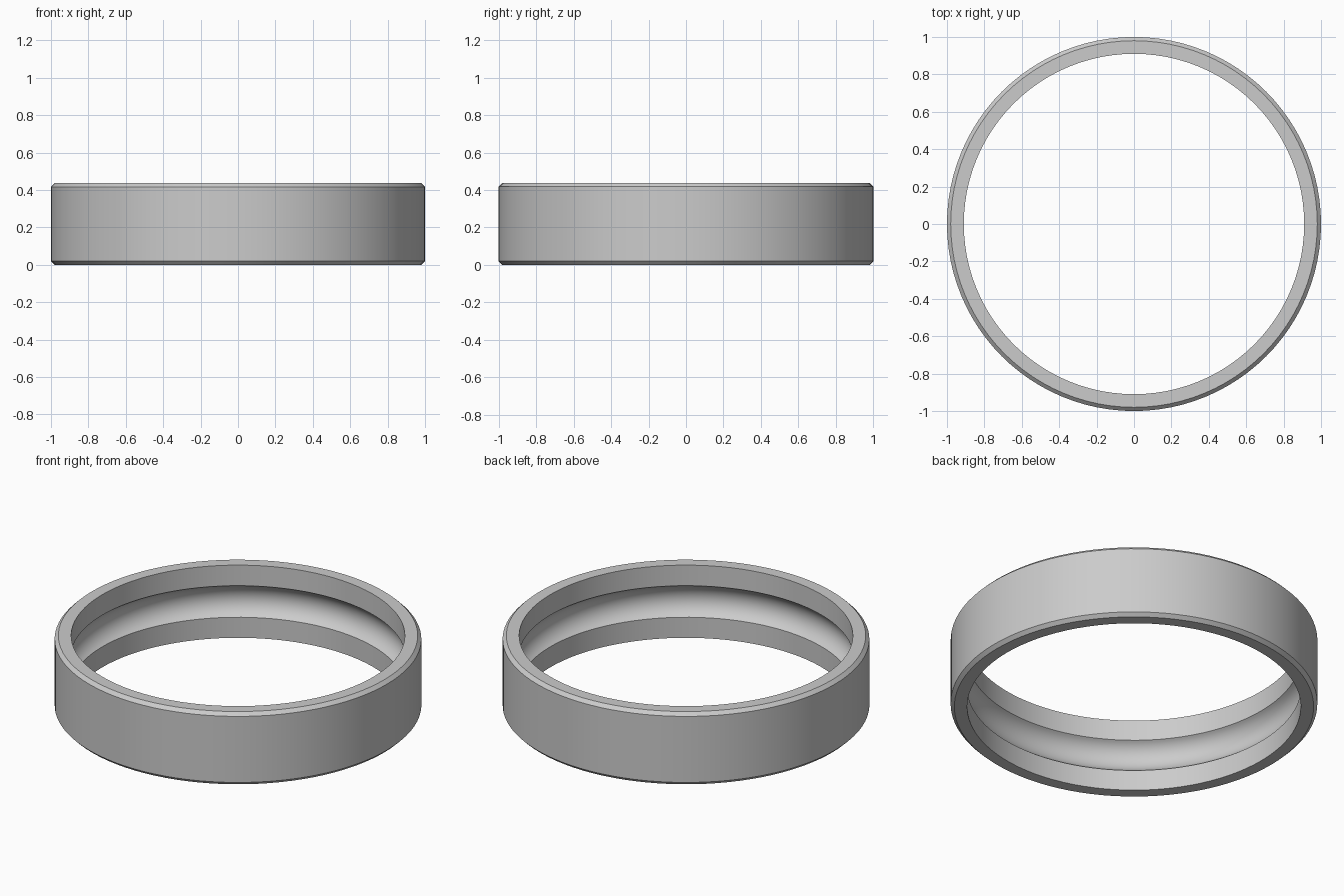
import bpy, bmesh, math
from mathutils import Matrix, Vector

cube = bpy.data.objects.get("Cube")
if cube:
    bpy.data.objects.remove(cube, do_unlink=True)

OUTER, INNER, HEIGHT, CHAMFER = 1.0, 0.91, 0.4375, 0.02
GROOVE_HALF, GROOVE_RADIUS = 0.095, 0.11
SEGMENTS, ARC_STEPS = 96, 16

# Steel material
steel = bpy.data.materials.new("steel_grey")
steel.use_nodes = True
colour = (0.6, 0.6, 0.6, 1)
steel.diffuse_color = colour
steel.node_tree.nodes["Principled BSDF"].inputs["Base Color"].default_value = colour

# Cross-section: chamfered outer wall, then the inner wall with a round groove
profile = [
    (INNER, 0), (OUTER - CHAMFER, 0), (OUTER, CHAMFER),
    (OUTER, HEIGHT - CHAMFER), (OUTER - CHAMFER, HEIGHT), (INNER, HEIGHT),
]
edge_angle = math.asin(GROOVE_HALF / GROOVE_RADIUS)
centre_r = INNER - GROOVE_RADIUS * math.cos(edge_angle)
for i in range(ARC_STEPS + 1):
    a = edge_angle * (1 - 2 * i / ARC_STEPS)
    profile.append((centre_r + GROOVE_RADIUS * math.cos(a),
                    HEIGHT / 2 + GROOVE_RADIUS * math.sin(a)))

# Revolve the section around the vertical axis
bm = bmesh.new()
rings = []
for s in range(SEGMENTS):
    turn = Matrix.Rotation(math.tau * s / SEGMENTS, 3, "Z")
    rings.append([bm.verts.new(turn @ Vector((r, 0, z))) for r, z in profile])
for s, ring in enumerate(rings):
    after = rings[(s + 1) % SEGMENTS]
    for j in range(len(profile)):
        k = (j + 1) % len(profile)
        bm.faces.new((ring[j], after[j], after[k], ring[k]))
bmesh.ops.recalc_face_normals(bm, faces=bm.faces)

mesh = bpy.data.meshes.new("bearing_outer_ring")
bm.to_mesh(mesh)
bm.free()
mesh.materials.append(steel)
ring_object = bpy.data.objects.new("bearing_outer_ring", mesh)
bpy.context.collection.objects.link(ring_object)

# Smooth walls with crisp chamfers and groove rims
bpy.ops.object.select_all(action="DESELECT")
ring_object.select_set(True)
bpy.context.view_layer.objects.active = ring_object
bpy.ops.object.shade_smooth_by_angle(angle=math.radians(25))
